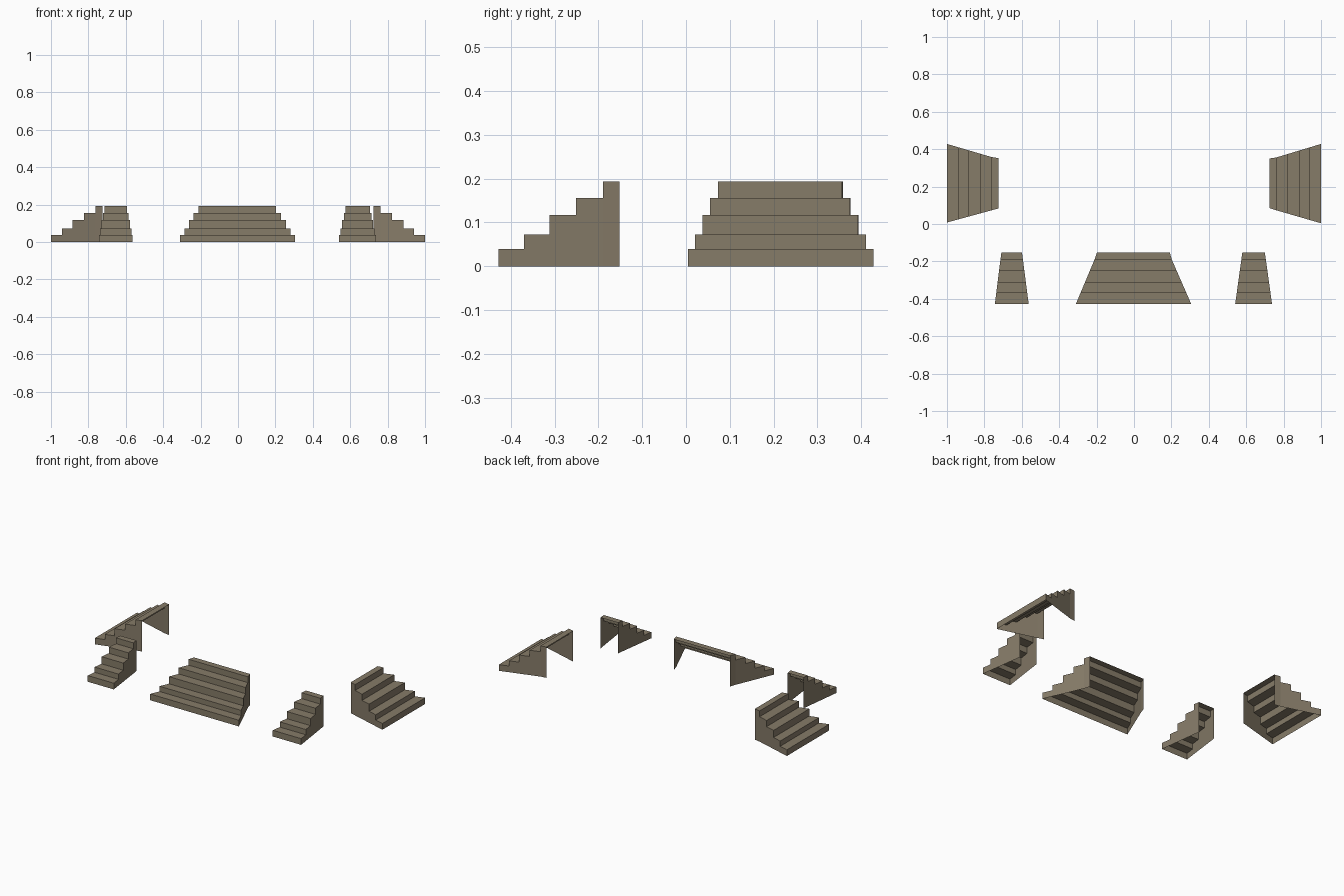
import bpy, bmesh

if "Cube" in bpy.data.objects:
    bpy.data.objects.remove(bpy.data.objects["Cube"])

# Shared stair section: depth of every riser (plus the back edge) and tread heights
DEPTHS = [0.0, 0.058, 0.116, 0.177, 0.238, 0.276]
HEIGHTS = [0.039, 0.072, 0.117, 0.156, 0.193]

stone = bpy.data.materials.new("stone")
stone.diffuse_color = (0.24, 0.20, 0.14, 1)
stone.use_nodes = True
stone.node_tree.nodes["Principled BSDF"].inputs["Base Color"].default_value = stone.diffuse_color


def edge_at(edge, d):
    """Position of a tapering side: values at the front, last riser and back."""
    front, last, back = edge
    if d <= DEPTHS[4]:
        return front + (last - front) * d / DEPTHS[4]
    return last + (back - last) * (d - DEPTHS[4]) / (DEPTHS[5] - DEPTHS[4])


def make_stairs(name, low, high, place, mirrored=False):
    """Open shell of risers, treads and side walls; no back or underside."""
    bm = bmesh.new()

    def face(points):
        verts = [bm.verts.new(place(*p)) for p in points]
        bm.faces.new(verts[::-1] if mirrored else verts)

    below = 0.0
    for i, z in enumerate(HEIGHTS):
        a, b = DEPTHS[i], DEPTHS[i + 1]
        la, lb = edge_at(low, a), edge_at(low, b)
        ha, hb = edge_at(high, a), edge_at(high, b)
        # riser and tread
        face([(la, a, below), (ha, a, below), (ha, a, z), (la, a, z)])
        face([(la, a, z), (ha, a, z), (hb, b, z), (lb, b, z)])
        # side walls down to the floor
        face([(lb, b, 0), (la, a, 0), (la, a, z), (lb, b, z)])
        face([(ha, a, 0), (hb, b, 0), (hb, b, z), (ha, a, z)])
        below = z
    bmesh.ops.remove_doubles(bm, verts=bm.verts, dist=1e-5)
    mesh = bpy.data.meshes.new(name)
    bm.to_mesh(mesh)
    bm.free()
    mesh.materials.append(stone)
    bpy.context.collection.objects.link(bpy.data.objects.new(name, mesh))


def from_front(w, d, z):
    return (w, -0.428 + d, z)


def from_left(w, d, z):
    return (-1 + d, w, z)


def from_right(w, d, z):
    return (1 - d, w, z)


# Three flights along the front
make_stairs("centre_stairs", (-0.311, -0.211, -0.198), (0.306, 0.202, 0.191), from_front)
make_stairs("front_left_stairs", (-0.744, -0.714, -0.709), (-0.563, -0.594, -0.599), from_front)
make_stairs("front_right_stairs", (0.541, 0.574, 0.579), (0.738, 0.705, 0.699), from_front)

# One flight on each side
make_stairs("left_side_stairs", (0.008, 0.073, 0.083), (0.428, 0.358, 0.352), from_left, True)
make_stairs("right_side_stairs", (0.004, 0.073, 0.085), (0.428, 0.356, 0.350), from_right)
